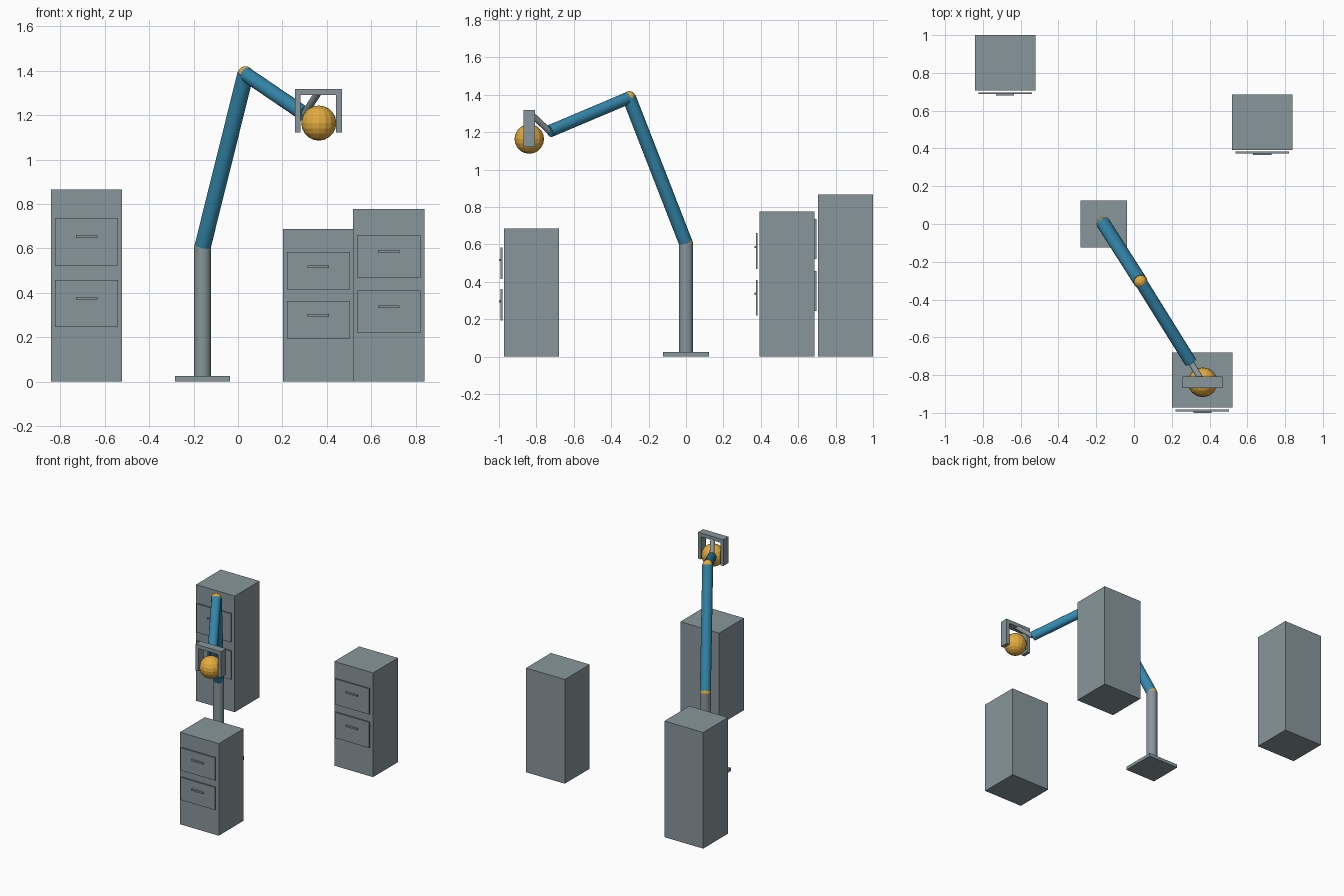
import bpy, math
from mathutils import Vector

if "Cube" in bpy.data.objects:
    bpy.data.objects.remove(bpy.data.objects["Cube"])


def material(name, rgb):
    m = bpy.data.materials.new(name)
    m.diffuse_color = (*rgb, 1)
    m.use_nodes = True
    m.node_tree.nodes["Principled BSDF"].inputs["Base Color"].default_value = m.diffuse_color
    return m


GREY = material("steel grey", (0.25, 0.305, 0.325))
BLUE = material("arm blue", (0.035, 0.25, 0.42))
GOLD = material("golden yellow", (0.77, 0.41, 0.05))


def finish(name, mat):
    o = bpy.context.object
    o.name = name
    o.data.materials.append(mat)
    return o


def box(name, lo, hi, mat=GREY):
    lo, hi = Vector(lo), Vector(hi)
    bpy.ops.mesh.primitive_cube_add(size=1, location=(lo + hi) / 2)
    o = finish(name, mat)
    o.scale = hi - lo
    return o


def rod(name, a, b, r, mat, sides=24):
    a, b = Vector(a), Vector(b)
    d = b - a
    bpy.ops.mesh.primitive_cylinder_add(vertices=sides, radius=r, depth=d.length,
                                        location=(a + b) / 2)
    o = finish(name, mat)
    o.rotation_euler = d.to_track_quat('Z', 'Y').to_euler()
    bpy.ops.object.shade_smooth_by_angle(angle=math.radians(30))
    return o


def ball(name, c, r, segments, rings):
    bpy.ops.mesh.primitive_uv_sphere_add(segments=segments, ring_count=rings,
                                         radius=r, location=c)
    return finish(name, GOLD)


# Filing cabinets: body, two floating drawer fronts, two handles each
def cabinet(name, cx, front, h):
    box(name + "_body", (cx - 0.16, front, 0), (cx + 0.16, front + 0.293, h))
    for level, f in (("lower", 0.406), ("upper", 0.727)):
        z, hh = f * h, 0.123 * h
        box(f"{name}_{level}_drawer", (cx - 0.142, front - 0.02, z - hh),
            (cx + 0.142, front - 0.01, z + hh))
        zh = z + 0.027 * h
        box(f"{name}_{level}_handle", (cx - 0.048, front - 0.028, zh - 0.006),
            (cx + 0.048, front - 0.018, zh + 0.006))


cabinet("tall_cabinet", -0.682, 0.707, 0.866)
cabinet("middle_cabinet", 0.679, 0.393, 0.777)
cabinet("short_cabinet", 0.362, -0.972, 0.686)

# Base plate and column
shoulder = (-0.16, 0, 0.605)
elbow = (0.034, -0.304, 1.385)
wrist = (0.299, -0.73, 1.205)
box("base_plate", (-0.284, -0.124, 0), (-0.036, 0.124, 0.024))
rod("column", (-0.16, 0, 0.02), shoulder, 0.038, GREY)

# Arm segments and ball joints
ball("shoulder_joint", shoulder, 0.038, 16, 10)
rod("upper_arm", shoulder, elbow, 0.037, BLUE)
ball("elbow_joint", elbow, 0.035, 16, 10)
rod("forearm", elbow, wrist, 0.033, BLUE)
rod("wrist_link", wrist, (0.363, -0.835, 1.304), 0.016, GREY, 16)

# Gripper bracket holding the ball
gx, gy = 0.3625, -0.838
box("gripper_bar", (gx - 0.105, gy - 0.03, 1.29), (gx + 0.105, gy + 0.03, 1.318))
for side, s in (("left", -1), ("right", 1)):
    x = gx + s * 0.0925
    box(side + "_finger", (x - 0.0125, gy - 0.03, 1.122), (x + 0.0125, gy + 0.03, 1.292))
ball("held_ball", (0.364, gy, 1.164), 0.079, 16, 10)
